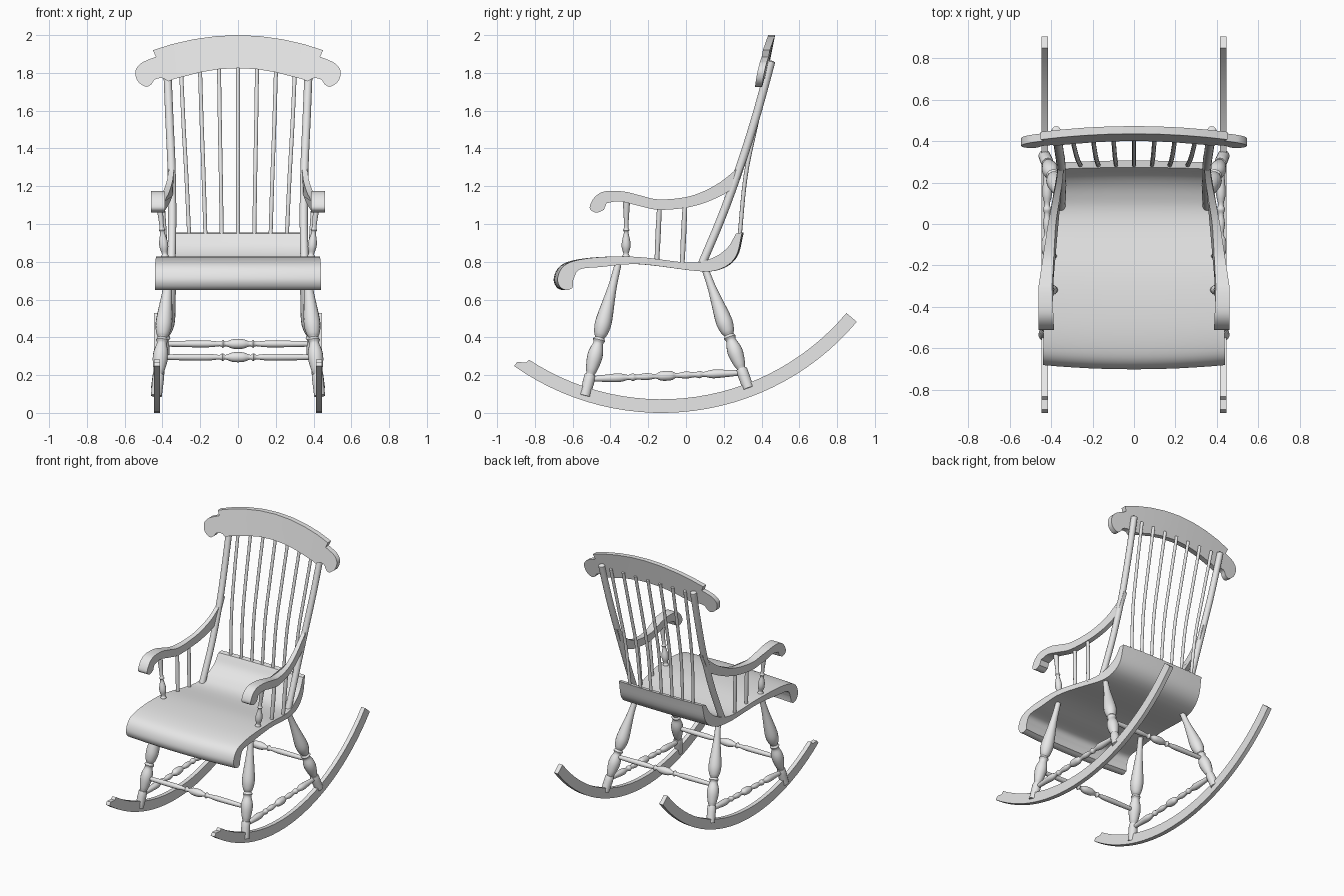
import bpy, bmesh, math
from mathutils import Vector

cube = bpy.data.objects.get("Cube")
if cube:
    bpy.data.objects.remove(cube, do_unlink=True)

grey = bpy.data.materials.new("plain_grey")
grey.use_nodes = True
grey.diffuse_color = (0.8, 0.8, 0.8, 1)
grey.node_tree.nodes["Principled BSDF"].inputs["Base Color"].default_value = (0.8, 0.8, 0.8, 1)
parts = []


def smooth(pts, n=5):
    """Resample control points along a Catmull-Rom curve."""
    p = [Vector(q) for q in pts]
    p = [p[0] * 2 - p[1]] + p + [p[-1] * 2 - p[-2]]
    out = []
    for a, b, c, d in zip(p, p[1:], p[2:], p[3:]):
        for i in range(n):
            t = i / n
            out.append((b * 2 + (c - a) * t + (a * 2 - b * 5 + c * 4 - d) * t ** 2
                        + (b * 3 - a - c * 3 + d) * t ** 3) / 2)
    return out + [p[-2]]


def table(y, rows):
    """Piecewise linear lookup."""
    for (a, va), (b, vb) in zip(rows, rows[1:]):
        if y <= b:
            return va + (vb - va) * max(0, (y - a) / (b - a))
    return rows[-1][1]


def loft(name, rings, cuts=(), bend=None):
    """Skin a list of equal rings and cap both ends."""
    bm = bmesh.new()
    vs = [[bm.verts.new(p) for p in r] for r in rings]
    n = len(vs[0])
    for a, b in zip(vs, vs[1:]):
        for i in range(n):
            j = (i + 1) % n
            bm.faces.new((a[i], a[j], b[j], b[i]))
    bm.faces.new(vs[0][::-1])
    bm.faces.new(vs[-1])
    for x in cuts:
        bmesh.ops.bisect_plane(bm, geom=bm.verts[:] + bm.edges[:] + bm.faces[:],
                               plane_co=(x, 0, 0), plane_no=(1, 0, 0))
    if bend:
        for v in bm.verts:
            v.co.y += bend(v.co)
    bmesh.ops.recalc_face_normals(bm, faces=bm.faces[:])
    me = bpy.data.meshes.new(name)
    bm.to_mesh(me)
    bm.free()
    me.materials.append(grey)
    ob = bpy.data.objects.new(name, me)
    bpy.context.collection.objects.link(ob)
    parts.append(ob)


def tube(name, path, radii, sides=14):
    """Round bar through a path with one radius per point."""
    rings = []
    for i, p in enumerate(path):
        d = (path[min(i + 1, len(path) - 1)] - path[max(i - 1, 0)]).normalized()
        ref = Vector((0, 1, 0)) if abs(d.x) > 0.7 else Vector((1, 0, 0))
        u = d.cross(ref).normalized()
        w = d.cross(u)
        rings.append([p + (u * math.cos(a) + w * math.sin(a)) * radii[i]
                      for a in (math.tau * k / sides for k in range(sides))])
    loft(name, rings)


def turned(name, start, end, profile):
    """Lathe-turned bar between two points; profile is (fraction, radius)."""
    a, b = Vector(start), Vector(end)
    prof = smooth(profile, 3)
    tube(name, [a.lerp(b, q[0]) for q in prof], [q[1] for q in prof], 16)


def symmetric(half):
    return half + [(1 - t, r) for t, r in half[-2::-1]]


# Seat: scrolled profile, tapering to the back with bowed ends
SEAT_WIDTH = [(-.7, .44), (-.3, .43), (0, .395), (.1, .375), (.3, .34)]
seat_top = smooth([(.265, .95), (.22, .875), (.14, .82), (.02, .795), (-.245, .825), (-.45, .825),
                   (-.59, .805), (-.655, .77), (-.68, .71), (-.665, .665), (-.63, .65), (-.6, .662)])
seat_under = smooth([(-.598, .70), (-.565, .758), (-.455, .772), (-.245, .787), (.07, .75),
                     (.19, .765), (.265, .83), (.297, .955)])
seat_line = seat_top + seat_under
seat_rings = []
for k in range(13):
    u = k / 6 - 1
    seat_rings.append([(u * table(p.x, SEAT_WIDTH), p.x * (1 + .03 * (1 - u * u)), p.y)
                       for p in seat_line])
loft("seat", seat_rings)

# Crest rail: scrolled board, leaning and slightly bowed
half = ([Vector(p) for p in [(0, 2), (.12, 1.994), (.24, 1.977), (.35, 1.952), (.45, 1.92), (.435, 1.885)]]
        + smooth([(.47, 1.872), (.515, 1.85), (.543, 1.81), (.532, 1.758), (.49, 1.727), (.46, 1.738),
                  (.44, 1.765), (.40, 1.772), (.37, 1.755)], 4)
        + [Vector(p) for p in [(.34, 1.767), (.2, 1.803), (.1, 1.82), (0, 1.825)]])
crest = half + [Vector((-p.x, p.y)) for p in half[-2:0:-1]]
loft("crest_rail", [[(p.x, y, p.y) for p in crest] for y in (.435, .472)],
     cuts=[i * .1 + .003 for i in range(-5, 6)],
     bend=lambda c: (c.z - 2) * .2 - .06 * c.x ** 2)

# Back spindles, fanning outwards
for i in range(-3, 4):
    path = smooth([(i * .086, .283, .925), (i * .091, .315, 1.25), (i * .096, .37, 1.52),
                   (i * .101, .445, 1.85)])
    tube(f"back_spindle_{i + 4}", path, [.011] * len(path), 10)

LEG = [(0, .018), (.15, .022), (.28, .032), (.4, .042), (.47, .043), (.53, .034), (.555, .025),
       (.575, .033), (.6, .026), (.66, .038), (.72, .04), (.8, .03), (.835, .022), (.85, .03), (1, .029)]
BALUSTER = [(0, .013), (.06, .02), (.1, .014), (.2, .023), (.3, .022), (.44, .012), (.48, .018),
            (.52, .012), (.7, .014), (.9, .018), (1, .016)]
CROSS = symmetric([(0, .012), (.1, .016), (.3, .018), (.38, .012), (.4, .021), (.42, .012),
                   (.46, .024), (.5, .027)])
SIDE = symmetric([(0, .013), (.1, .019), (.19, .023), (.25, .013), (.28, .02), (.31, .013),
                  (.37, .019), (.43, .012), (.46, .023), (.5, .026)])
ARM_OUT = [(-.5, .46), (-.3, .46), (0, .415), (.2, .375), (.33, .36)]
ARM_IN = [(-.5, .386), (-.3, .395), (0, .378), (.2, .345), (.33, .333)]
arm_line = (smooth([(.305, 1.34), (.26, 1.285), (.155, 1.205), (.02, 1.147), (-.14, 1.13), (-.245, 1.152),
                    (-.33, 1.172), (-.43, 1.173), (-.485, 1.14), (-.51, 1.085), (-.475, 1.06), (-.435, 1.075)])
            + smooth([(-.42, 1.11), (-.35, 1.12), (-.245, 1.095), (-.14, 1.075), (.02, 1.09),
                      (.155, 1.135), (.26, 1.205), (.325, 1.345)]))


def arc(radius, a0, a1, n=28):
    angles = [math.radians(a0 + (a1 - a0) * i / n) for i in range(n + 1)]
    return [(-.13 + radius * math.sin(a), 1.35 - radius * math.cos(a)) for a in angles]


rocker_line = arc(1.35, -35.3, 50) + arc(1.278, 50, -33.3) + [(-.847, .266), (-.894, .27)]

for side, s in (("left", 1), ("right", -1)):
    # Rocker with notched front tip
    loft(f"{side}_rocker", [[(s * x, y, z) for y, z in rocker_line] for x in (.414, .445)])
    # Legs and side stretcher
    turned(f"{side}_front_leg", (s * .36, -.36, .785), (s * .432, -.535, .09), LEG)
    turned(f"{side}_rear_leg", (s * .335, .1, .765), (s * .432, .33, .13), LEG)
    turned(f"{side}_stretcher", (s * .422, -.505, .18), (s * .418, .295, .212), SIDE)
    # Back post
    path = smooth([(s * .352, .085, .79), (s * .348, .19, 1.04), (s * .352, .285, 1.3),
                   (s * .363, .365, 1.55), (s * .374, .44, 1.82), (s * .375, .451, 1.865)])
    tube(f"{side}_back_post", path, [.022] * (len(path) - 1) + [.012])
    # Armrest and its supports
    loft(f"{side}_armrest", [[(s * table(p.x, edge), p.x, p.y) for p in arm_line]
                             for edge in (ARM_IN, ARM_OUT)])
    turned(f"{side}_arm_baluster", (s * .385, -.318, .81), (s * .42, -.315, 1.14), BALUSTER)
    for i, y in enumerate((-.155, -.02)):
        turned(f"{side}_arm_spindle_{i + 1}", (s * .383, y, .79), (s * .4, y + .015, 1.11),
               [(0, .012), (.5, .014), (1, .012)])

# Cross stretchers
turned("front_stretcher", (-.41, -.483, .295), (.41, -.483, .295), CROSS)
turned("rear_stretcher", (-.4, .246, .365), (.4, .246, .365), CROSS)

# Smooth shading with crisp edges
bpy.ops.object.select_all(action="DESELECT")
for ob in parts:
    ob.select_set(True)
bpy.context.view_layer.objects.active = parts[0]
bpy.ops.object.shade_smooth_by_angle(angle=math.radians(38))
